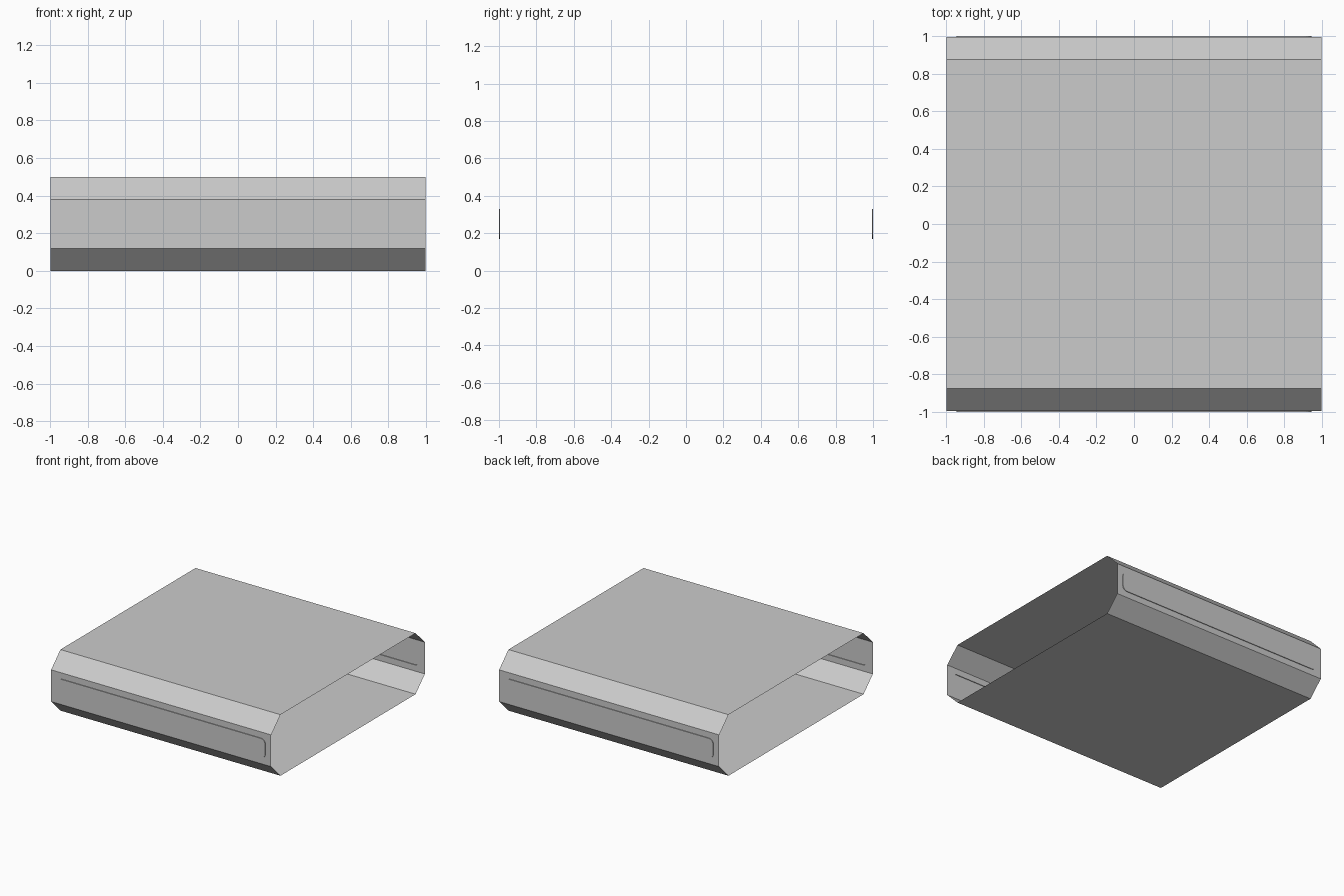
import bpy, bmesh
from math import cos, sin, pi

if "Cube" in bpy.data.objects:
    bpy.data.objects.remove(bpy.data.objects["Cube"])

W, Y, H = 0.997, 0.994, 0.50      # half width, half depth, height
C = 0.12                          # chamfer size
PX, PZ, R, OUT = 0.945, 0.08, 0.04, 0.006   # raised panel half sizes, corner radius, relief

bm = bmesh.new()

# chamfered sleeve: top and bottom bands of the profile, open at both x ends
upper = [(-Y, H - C), (-Y + C, H), (Y - C, H), (Y, H - C)]
lower = [(Y, C), (Y - C, 0), (-Y + C, 0), (-Y, C)]
for band in (upper, lower):
    rows = [[bm.verts.new((s * W, y, z)) for s in (-1, 1)] for y, z in band]
    for a, b in zip(rows, rows[1:]):
        bm.faces.new((a[0], a[1], b[1], b[0]))


def loop_edges(verts):
    return [bm.edges.new((verts[i], verts[(i + 1) % len(verts)])) for i in range(len(verts))]


def rounded_rect(y):
    pts = []
    for k, (sx, sz) in enumerate(((1, 1), (-1, 1), (-1, -1), (1, -1))):
        for i in range(7):
            a = (k + i / 6) * pi / 2
            pts.append(bm.verts.new((sx * (PX - R) + R * cos(a), y,
                                     H / 2 + sz * (PZ - R) + R * sin(a))))
    return pts


# front and back walls, each with a shallow raised rounded panel
for s in (-1, 1):
    corners = [bm.verts.new((x * W, s * Y, z))
               for x, z in ((-1, C), (1, C), (1, H - C), (-1, H - C))]
    base, rim = rounded_rect(s * Y), rounded_rect(s * (Y + OUT))
    edges = loop_edges(corners) + loop_edges(base)
    bmesh.ops.triangle_fill(bm, edges=edges, use_beauty=True, normal=(0, s, 0))
    n = len(base)
    for i in range(n):
        j = (i + 1) % n
        bm.faces.new((base[i], base[j], rim[j], rim[i]))
    bm.faces.new(rim)

bmesh.ops.remove_doubles(bm, verts=bm.verts, dist=1e-5)
bmesh.ops.recalc_face_normals(bm, faces=bm.faces)

mesh = bpy.data.meshes.new("chamfered_sleeve")
bm.to_mesh(mesh)
bm.free()
bpy.context.collection.objects.link(bpy.data.objects.new("chamfered_sleeve", mesh))
